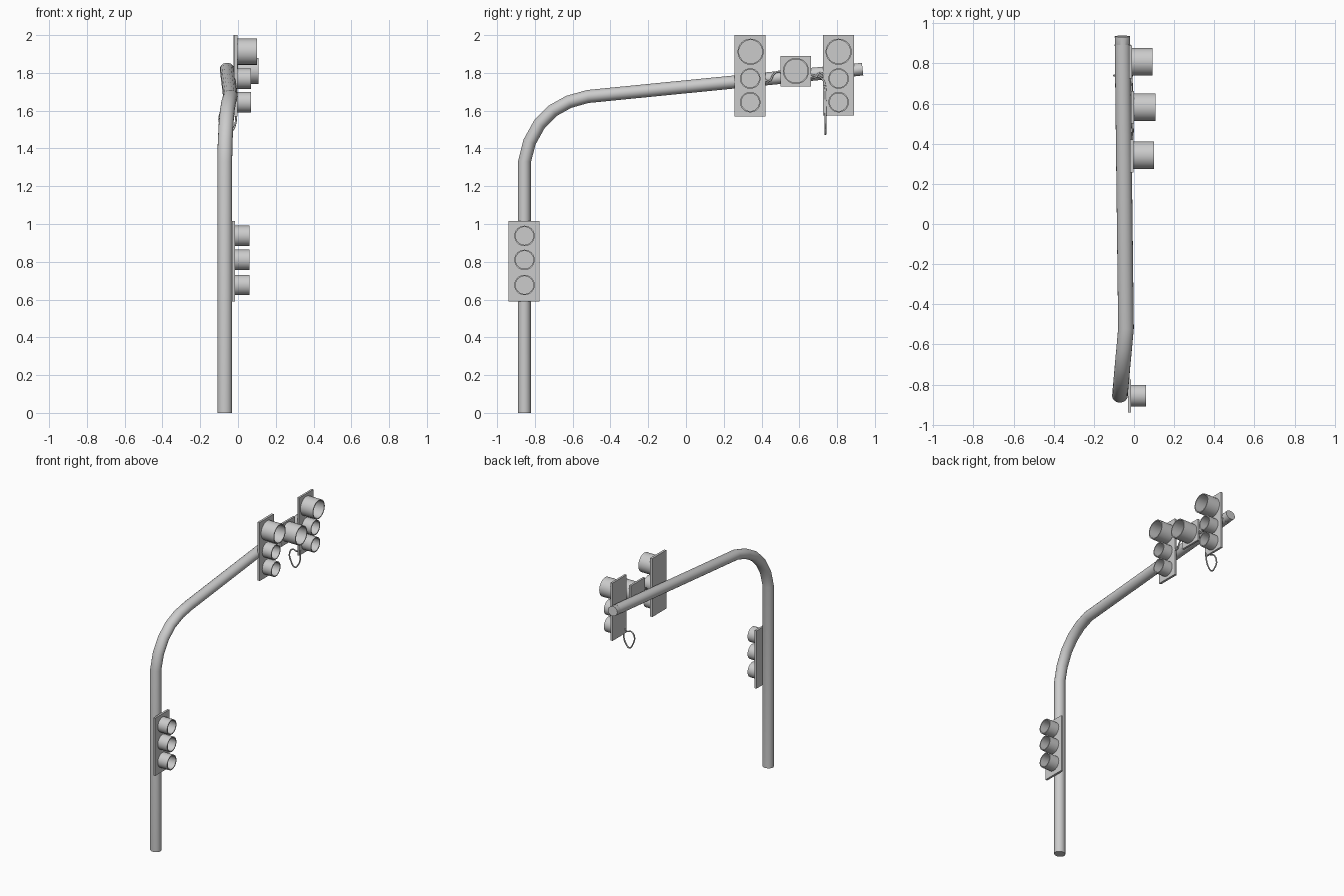
import bpy, bmesh
from math import sin, cos, tau, pi
from mathutils import Vector, Matrix

if "Cube" in bpy.data.objects:
    bpy.data.objects.remove(bpy.data.objects["Cube"])


def finish(name, bm, smooth=True):
    bmesh.ops.recalc_face_normals(bm, faces=bm.faces)
    me = bpy.data.meshes.new(name)
    bm.to_mesh(me)
    bm.free()
    ob = bpy.data.objects.new(name, me)
    bpy.context.collection.objects.link(ob)
    if smooth:
        bpy.ops.object.select_all(action='DESELECT')
        ob.select_set(True)
        bpy.context.view_layer.objects.active = ob
        bpy.ops.object.shade_smooth_by_angle(angle=0.6)
    return ob


def sweep(name, pts, rx, rn, sides=18):
    """Closed elliptical tube along a path lying near the YZ plane."""
    bm = bmesh.new()
    pts = [Vector(p) for p in pts]
    rings = []
    for i, p in enumerate(pts):
        t = pts[min(i + 1, len(pts) - 1)] - pts[max(i - 1, 0)]
        if i == 0:
            t = Vector((0, 0, 1))
        t.x = 0
        n = t.normalized().cross(Vector((1, 0, 0)))
        rings.append([bm.verts.new(p + Vector((rx * cos(k * tau / sides), 0, 0))
                                   + n * rn * sin(k * tau / sides)) for k in range(sides)])
    for a, b in zip(rings, rings[1:]):
        for k in range(sides):
            j = (k + 1) % sides
            bm.faces.new((a[k], a[j], b[j], b[k]))
    bm.faces.new(rings[0])
    bm.faces.new(rings[-1])
    return finish(name, bm)


def plate(name, x0, x1, y0, y1, z0, z1):
    bm = bmesh.new()
    bmesh.ops.create_cube(bm, size=1)
    bmesh.ops.scale(bm, vec=(x1 - x0, y1 - y0, z1 - z0), verts=bm.verts)
    bmesh.ops.translate(bm, vec=((x0 + x1) / 2, (y0 + y1) / 2, (z0 + z1) / 2), verts=bm.verts)
    return finish(name, bm, False)


def hood(name, x0, x1, y, z, r, sides=32):
    """Open cup: outer wall, rim, inner wall and a lens disc at the back."""
    bm = bmesh.new()
    profile = [(x0, r), (x1, r), (x1, r - 0.007), (x0 + 0.012, r - 0.007)]
    rings = [[bm.verts.new((px, y + pr * cos(k * tau / sides), z + pr * sin(k * tau / sides)))
              for k in range(sides)] for px, pr in profile]
    for a, b in zip(rings, rings[1:]):
        for k in range(sides):
            j = (k + 1) % sides
            bm.faces.new((a[k], a[j], b[j], b[k]))
    bm.faces.new(rings[0])
    bm.faces.new(rings[-1])
    return finish(name, bm)


def wire(name, pts, r=0.005):
    cu = bpy.data.curves.new(name, 'CURVE')
    cu.dimensions = '3D'
    cu.bevel_depth = r
    cu.bevel_resolution = 2
    cu.resolution_u = 4
    cu.use_fill_caps = True
    sp = cu.splines.new('BEZIER')
    sp.bezier_points.add(len(pts) - 1)
    for b, p in zip(sp.bezier_points, pts):
        b.co = p
        b.handle_left_type = b.handle_right_type = 'AUTO'
    ob = bpy.data.objects.new(name, cu)
    bpy.context.collection.objects.link(ob)
    return ob


# Bent pole and arm
sweep("pole", [(-0.07, -0.855, 0), (-0.07, -0.855, 1.33), (-0.068, -0.828, 1.435),
               (-0.063, -0.775, 1.53), (-0.057, -0.705, 1.60), (-0.049, -0.62, 1.647),
               (-0.04, -0.52, 1.675), (-0.057, 0.895, 1.815)], 0.039, 0.035)
# Arm end cap
sweep("arm_end_cap", [(-0.057, 0.875, 1.814), (-0.057, 0.88, 1.814), (-0.058, 0.935, 1.82)], 0.038, 0.034)

# Signal heads: name, plate box, hoods (y, z, radius, front x)
heads = [
    ("pole_signal", (-0.031, -0.016, -0.94, -0.775, 0.59, 1.015),
     [(-0.855, z, 0.054, 0.06) for z in (0.937, 0.81, 0.677)]),
    ("inner_arm_signal", (-0.02, -0.003, 0.257, 0.42, 1.57, 2.0),
     [(0.342, 1.912, 0.069, 0.10), (0.34, 1.77, 0.054, 0.07), (0.34, 1.645, 0.054, 0.07)]),
    ("middle_arm_signal", (-0.016, -0.001, 0.5, 0.662, 1.727, 1.89),
     [(0.582, 1.81, 0.069, 0.108)]),
    ("outer_arm_signal", (-0.025, -0.01, 0.725, 0.89, 1.575, 2.0),
     [(0.808, 1.912, 0.069, 0.092), (0.808, 1.77, 0.054, 0.065), (0.808, 1.645, 0.054, 0.065)]),
]
for name, box, hoods in heads:
    plate(name + "_plate", *box)
    for i, (y, z, r, x1) in enumerate(hoods):
        hood(f"{name}_hood_{i + 1}", box[1] - 0.004, x1, y, z, r)

# Cables between the signals and the hanging loop
wire("inner_cable", [(-0.008, 0.40, 1.80), (-0.008, 0.435, 1.755), (-0.006, 0.47, 1.80), (-0.01, 0.52, 1.81)])
wire("outer_cable", [(-0.012, 0.64, 1.80), (-0.01, 0.68, 1.775), (-0.012, 0.71, 1.80), (-0.016, 0.745, 1.77)])
wire("cable_loop", [(-0.012, 0.66, 1.79), (-0.012, 0.72, 1.77), (-0.012, 0.738, 1.72), (-0.014, 0.739, 1.63),
                    (-0.012, 0.739, 1.54), (-0.03, 0.738, 1.495), (-0.055, 0.738, 1.475),
                    (-0.085, 0.738, 1.51), (-0.098, 0.74, 1.57), (-0.075, 0.742, 1.60),
                    (-0.035, 0.742, 1.595), (-0.02, 0.742, 1.65), (-0.022, 0.742, 1.78)])
